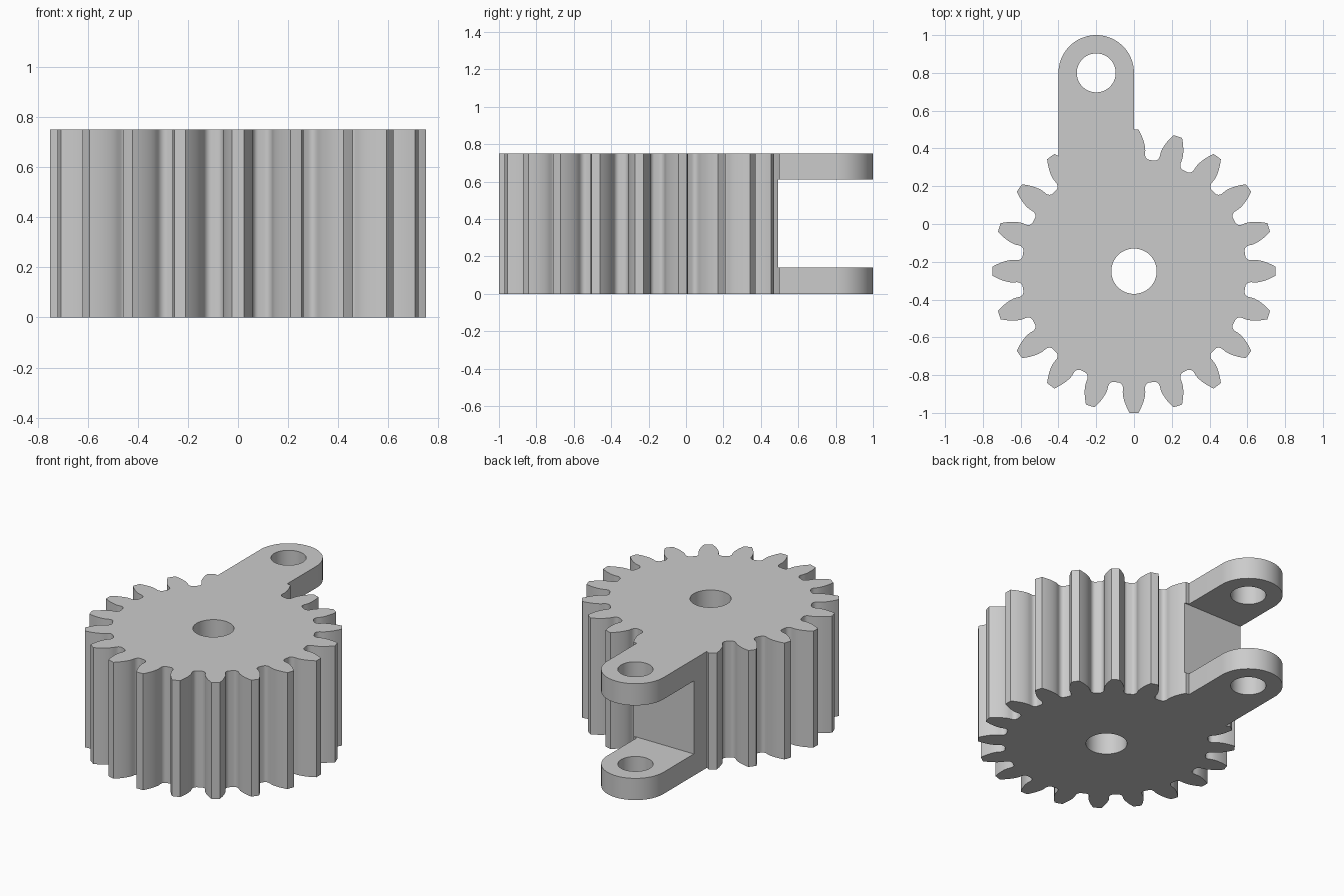
import bpy
import bmesh
from math import sin, cos, tan, acos, pi, radians
from mathutils import Vector

if "Cube" in bpy.data.objects:
    bpy.data.objects.remove(bpy.data.objects["Cube"], do_unlink=True)

HEIGHT = 0.75
PLATE = 0.14                      # thickness of each arm plate
TEETH = 20
GEAR_Y = -0.25
TIP, PITCH, BASE, ROOT = 0.75, 0.682, 0.641, 0.595
ARM_X, ARM_Y, ARM_R = -0.2, 0.8, 0.2
WALL_Y = 0.492                    # end of the solid body between the plates

grey = bpy.data.materials.new("plain grey")
grey.use_nodes = True
colour = (0.6, 0.6, 0.6, 1)
grey.diffuse_color = colour
grey.node_tree.nodes["Principled BSDF"].inputs["Base Color"].default_value = colour


def prism(name, points, z0, z1):
    """Extrude a flat outline upwards into a solid."""
    bm = bmesh.new()
    face = bm.faces.new([bm.verts.new((x, y, z0)) for x, y in points])
    top = bmesh.ops.extrude_face_region(bm, geom=[face])
    verts = [v for v in top["geom"] if isinstance(v, bmesh.types.BMVert)]
    bmesh.ops.translate(bm, vec=(0, 0, z1 - z0), verts=verts)
    bmesh.ops.recalc_face_normals(bm, faces=bm.faces)
    mesh = bpy.data.meshes.new(name)
    bm.to_mesh(mesh)
    bm.free()
    mesh.materials.append(grey)
    obj = bpy.data.objects.new(name, mesh)
    bpy.context.collection.objects.link(obj)
    return obj


def arc(x, y, r, start, end, steps):
    return [(x + r * cos(start + (end - start) * i / steps),
             y + r * sin(start + (end - start) * i / steps)) for i in range(steps + 1)]


def half_angle(r):
    """Half the angular width of an involute tooth at radius r."""
    def inv(radius):
        a = acos(min(1, BASE / radius))
        return tan(a) - a
    return pi / (2 * TEETH) + inv(PITCH) - inv(r)


# One side of a tooth as (angle, radius): tip, involute flank, root fillet
flank = []
for i in range(9):
    r = TIP + (BASE - TIP) * i / 8
    flank.append((half_angle(r), r))
for i in range(7):
    t = pi / 2 * i / 6
    flank.append((half_angle(BASE) + 0.042 * (1 - cos(t)), ROOT + 0.03 * (1 - sin(t))))

# Whole gear outline, anticlockwise, from the middle of the rear tooth's tip
gear = []
for k in range(TEETH):
    centre = pi / 2 + 2 * pi * k / TEETH
    side = [(-a, r) for a, r in reversed(flank)] + [(0, TIP)] + flank
    gear += [Vector((r * cos(centre + a), GEAR_Y + r * sin(centre + a))) for a, r in side]
start = len(flank)
gear = gear[start:] + gear[:start]

# Join the arm outline where its left edge meets a tooth flank
left = ARM_X - ARM_R
n = next(i for i, p in enumerate(gear) if p.x < left)
a, b = gear[n - 1], gear[n]
meet = a.lerp(b, (left - a.x) / (b.x - a.x))
outline = [(0, TIP + GEAR_Y)] + arc(ARM_X, ARM_Y, ARM_R, 0, pi, 40)
outline += [tuple(meet)] + [tuple(p) for p in gear[n:]]
body = prism("gear_with_forked_arm", outline, 0, HEIGHT)

# Shaft hole, pin hole and the slot between the arm plates
cutters = [
    prism("shaft_hole_cutter", arc(0, GEAR_Y, 0.12, 0, 2 * pi, 64)[:-1], -0.1, HEIGHT + 0.1),
    prism("pin_hole_cutter", arc(ARM_X, ARM_Y, 0.103, 0, 2 * pi, 64)[:-1], -0.1, HEIGHT + 0.1),
    prism("slot_cutter", [(-0.6, WALL_Y), (0.2, WALL_Y), (0.2, 1.2), (-0.6, 1.2)],
          PLATE, HEIGHT - PLATE),
]
bpy.ops.object.select_all(action="DESELECT")
bpy.context.view_layer.objects.active = body
body.select_set(True)
for cutter in cutters:
    cutter.hide_render = True
    mod = body.modifiers.new(cutter.name, "BOOLEAN")
    mod.operation = "DIFFERENCE"
    mod.solver = "EXACT"
    mod.object = cutter
    bpy.ops.object.modifier_apply(modifier=mod.name)
    bpy.data.objects.remove(cutter, do_unlink=True)

bpy.ops.object.shade_smooth_by_angle(angle=radians(30))
